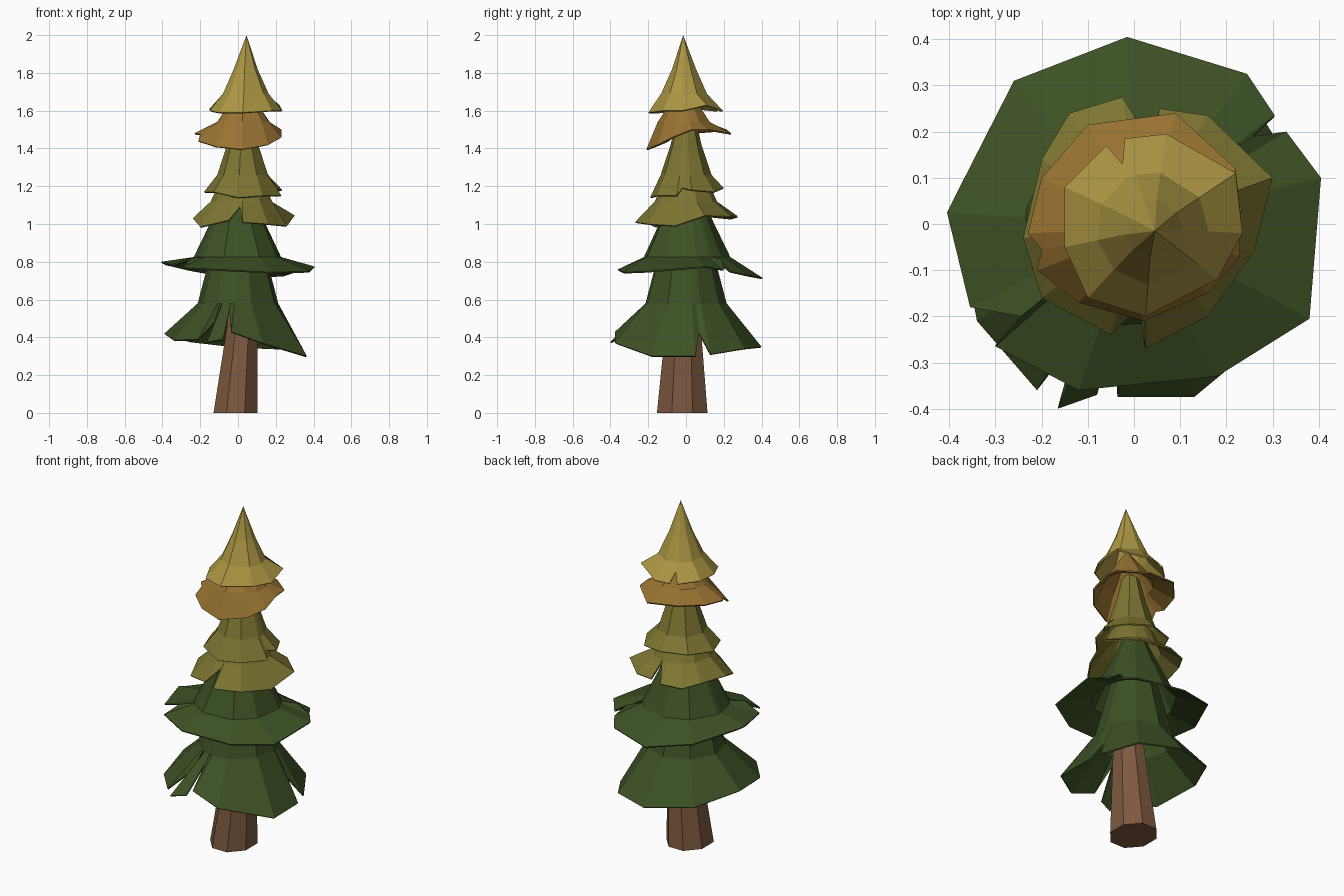
import bpy, bmesh, math


def material(name, rgb):
    m = bpy.data.materials.new(name)
    m.diffuse_color = (*rgb, 1)
    return m


green = material("dark green", (0.046, 0.082, 0.018))
olive = material("olive", (0.205, 0.180, 0.032))
orange = material("orange brown", (0.320, 0.172, 0.032))
yellow = material("yellow ochre", (0.410, 0.305, 0.056))
bark = material("bark brown", (0.205, 0.100, 0.050))


def make_object(name, bm, mat):
    mesh = bpy.data.meshes.new(name)
    bm.to_mesh(mesh)
    bm.free()
    mesh.materials.append(mat)
    ob = bpy.data.objects.new(name, mesh)
    bpy.context.collection.objects.link(ob)
    return ob


def tier(name, mat, centre, profile, apex, rim):
    """Thin faceted skirt: ragged rim, then round rings, closed at the apex."""
    cx, cy = centre
    ang = lambda p: math.atan2(p[1] - cy, p[0] - cx)
    rim = sorted(rim, key=ang)
    n = len(rim)
    bm = bmesh.new()
    rings = [[bm.verts.new(p) for p in rim]]
    for r, z in profile:
        rings.append([bm.verts.new((cx + r * math.cos(ang(p)),
                                    cy + r * math.sin(ang(p)), z)) for p in rim])
    for a, b in zip(rings, rings[1:]):
        for i in range(n):
            j = (i + 1) % n
            bm.faces.new((a[i], a[j], b[j], b[i]))
    tip = bm.verts.new(apex)
    top = rings[-1]
    for i in range(n):
        bm.faces.new((top[i], top[(i + 1) % n], tip))
    ob = make_object(name, bm, mat)
    s = ob.modifiers.new("thickness", 'SOLIDIFY')
    s.thickness = 0.008
    s.offset = -1


# trunk: leaning, tapered eight-sided prism
bm = bmesh.new()
rings = []
for x, y, r, z in ((-0.013, -0.02, 0.126, 0), (0.022, -0.015, 0.088, 0.45), (0.03, -0.01, 0.06, 0.8)):
    rings.append([bm.verts.new((x + r * math.cos(math.tau * (k + 0.5) / 8),
                                y + r * math.sin(math.tau * (k + 0.5) / 8) * 1.15, z)) for k in range(8)])
for a, b in zip(rings, rings[1:]):
    for k in range(8):
        bm.faces.new((a[k], a[(k + 1) % 8], b[(k + 1) % 8], b[k]))
bm.faces.new(rings[0][::-1])
bm.faces.new(rings[-1])
make_object("trunk", bm, bark)

# foliage tiers, bottom to top; pulled-in rim points are the notches
tier("lowest_branches", green, (0, 0), [(0.215, 0.58), (0.165, 0.77), (0.12, 0.95)], (0.01, 0, 1.12), [
    (0.365, -0.18, 0.30), (0.36, 0.05, 0.30), (0.275, 0.07, 0.42), (0.34, 0.13, 0.31),
    (0.23, 0.31, 0.34), (0.0, 0.40, 0.35), (-0.26, 0.30, 0.38), (-0.39, 0.05, 0.42),
    (-0.34, -0.21, 0.385), (-0.21, -0.36, 0.39), (-0.125, -0.25, 0.48),
    (-0.165, -0.40, 0.375), (-0.08, -0.37, 0.39), (-0.045, -0.24, 0.54),
    (-0.035, -0.375, 0.43), (0.13, -0.375, 0.37)])

tier("second_branches", green, (0, 0), [(0.235, 0.825), (0.15, 1.0), (0.05, 1.22)], (0.01, 0, 1.24), [
    (0.405, 0.10, 0.775), (0.33, 0.20, 0.76), (0.255, 0.19, 0.81), (0.305, 0.235, 0.75),
    (0.245, 0.325, 0.73), (-0.015, 0.405, 0.715), (-0.26, 0.31, 0.76), (-0.385, 0.065, 0.79),
    (-0.405, 0.025, 0.80), (-0.355, -0.18, 0.785), (-0.245, -0.20, 0.82),
    (-0.30, -0.265, 0.77), (-0.12, -0.36, 0.76), (0.18, -0.33, 0.745), (0.38, -0.205, 0.75)])

tier("third_branches", olive, (0.02, 0), [(0.165, 1.12), (0.12, 1.22)], (0.025, 0, 1.36), [
    (0.30, 0.10, 1.045), (0.16, 0.235, 1.04), (0.055, 0.25, 1.04), (0.04, 0.17, 1.10),
    (-0.025, 0.275, 1.04), (-0.14, 0.24, 1.03), (-0.20, 0.14, 1.04), (-0.24, -0.03, 1.03),
    (-0.20, -0.16, 0.985), (-0.05, -0.24, 1.02), (0.01, -0.18, 1.09),
    (0.025, -0.27, 1.01), (0.16, -0.20, 1.00), (0.26, -0.06, 0.99)])

tier("fourth_branches", olive, (0.025, 0), [(0.135, 1.26), (0.082, 1.42), (0.05, 1.56)], (0.035, 0, 1.60), [
    (-0.18, 0.0, 1.17), (-0.13, -0.14, 1.17), (0.0, -0.19, 1.14), (0.13, -0.16, 1.15),
    (0.23, -0.05, 1.15), (0.20, -0.02, 1.19), (0.235, 0.03, 1.18), (0.17, 0.15, 1.17),
    (0.03, 0.20, 1.19), (-0.12, 0.15, 1.19)])

tier("fifth_branches", orange, (0.03, -0.01), [(0.14, 1.54), (0.10, 1.60)], (0.04, -0.01, 1.74), [
    (-0.23, -0.02, 1.48), (-0.20, -0.055, 1.475), (-0.21, -0.10, 1.44), (-0.12, -0.17, 1.41),
    (0.02, -0.21, 1.395), (0.16, -0.15, 1.42), (0.23, -0.07, 1.46), (0.23, 0.03, 1.50),
    (0.22, 0.12, 1.50), (0.09, 0.24, 1.48), (-0.10, 0.215, 1.50), (-0.20, 0.10, 1.49)])

tier("top_branches", yellow, (0.04, -0.01), [(0.122, 1.69), (0.064, 1.82)], (0.045, -0.015, 2.0), [
    (-0.15, -0.05, 1.60), (-0.10, -0.16, 1.59), (0.025, -0.20, 1.59), (0.18, -0.12, 1.60),
    (0.235, -0.02, 1.60), (0.22, 0.11, 1.63), (0.07, 0.195, 1.60), (-0.02, 0.185, 1.60),
    (-0.025, 0.13, 1.65), (-0.06, 0.17, 1.60), (-0.15, 0.08, 1.61)])
